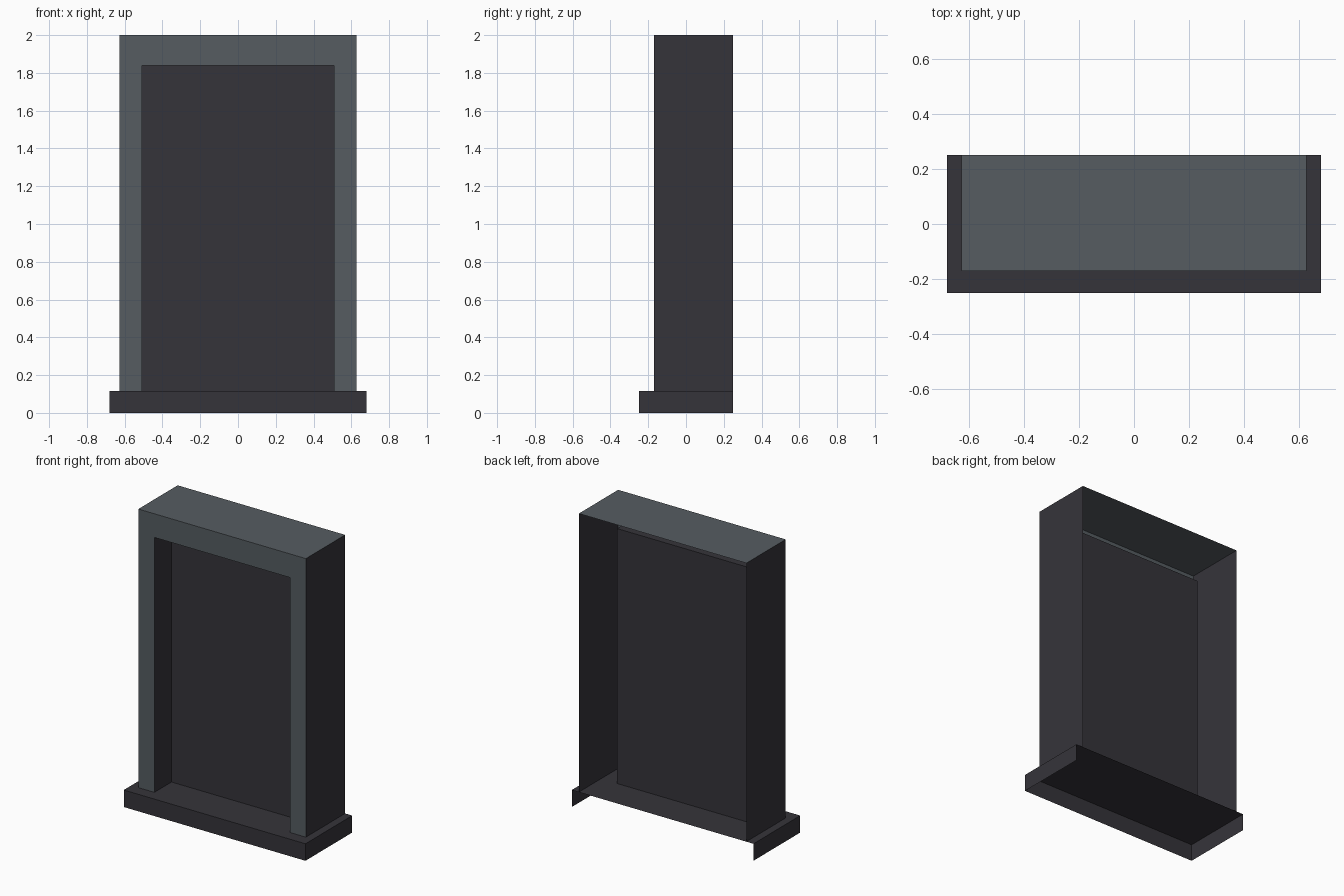
import bpy, bmesh

if "Cube" in bpy.data.objects:
    bpy.data.objects.remove(bpy.data.objects["Cube"])


def material(name, rgb):
    m = bpy.data.materials.new(name)
    m.diffuse_color = (*rgb, 1)
    m.use_nodes = True
    m.node_tree.nodes["Principled BSDF"].inputs["Base Color"].default_value = m.diffuse_color
    return m


SLATE = material("slate_grey", (0.092, 0.107, 0.120))
DARK = material("dark_charcoal", (0.036, 0.034, 0.042))

FRONT, RECESS, BACK = -0.17, 0.013, 0.25
SILL_TOP = 0.115


def finish(name, bm, mat):
    me = bpy.data.meshes.new(name)
    bm.to_mesh(me)
    bm.free()
    me.materials.append(mat)
    ob = bpy.data.objects.new(name, me)
    bpy.context.collection.objects.link(ob)
    return ob


def arch(half_width, top, y):
    """Square arch outline, from left foot over the top to right foot."""
    return [(-half_width, y, SILL_TOP), (-half_width, y, top),
            (half_width, y, top), (half_width, y, SILL_TOP)]


def strip(name, path_a, path_b, mat):
    """Band of flat faces between two outlines."""
    bm = bmesh.new()
    a = [bm.verts.new(p) for p in path_a]
    b = [bm.verts.new(p) for p in path_b]
    for i in range(len(a) - 1):
        bm.faces.new((a[i], a[i + 1], b[i + 1], b[i]))
    bm.normal_update()
    return finish(name, bm, mat)


OUTER, INNER = (0.627, 2.0), (0.507, 1.84)

# Front face of the frame
strip("frame_front", arch(*INNER, FRONT), arch(*OUTER, FRONT), SLATE)

# Outer sides (dark) and top (slate), open at the back
casing = strip("frame_casing", arch(*OUTER, FRONT), arch(*OUTER, BACK), DARK)
casing.data.materials.append(SLATE)
for p in casing.data.polygons:
    p.material_index = 1 if p.normal.z > 0.5 else 0

# Inner sides of the opening
strip("opening_reveal", arch(*INNER, RECESS), arch(*INNER, FRONT), DARK)

# Recessed panel closing the opening
bm = bmesh.new()
bm.faces.new([bm.verts.new(p) for p in reversed(arch(*INNER, RECESS))])
finish("recessed_panel", bm, DARK)

# Sill: box shell without bottom and back
bm = bmesh.new()
bmesh.ops.create_cube(bm, size=1)
bmesh.ops.scale(bm, vec=(1.36, 0.5, SILL_TOP), verts=bm.verts)
bmesh.ops.translate(bm, vec=(0, 0, SILL_TOP / 2), verts=bm.verts)
bm.normal_update()
hidden = [f for f in bm.faces if f.normal.z < -0.5 or f.normal.y > 0.5]
bmesh.ops.delete(bm, geom=hidden, context='FACES')
finish("sill", bm, DARK)
